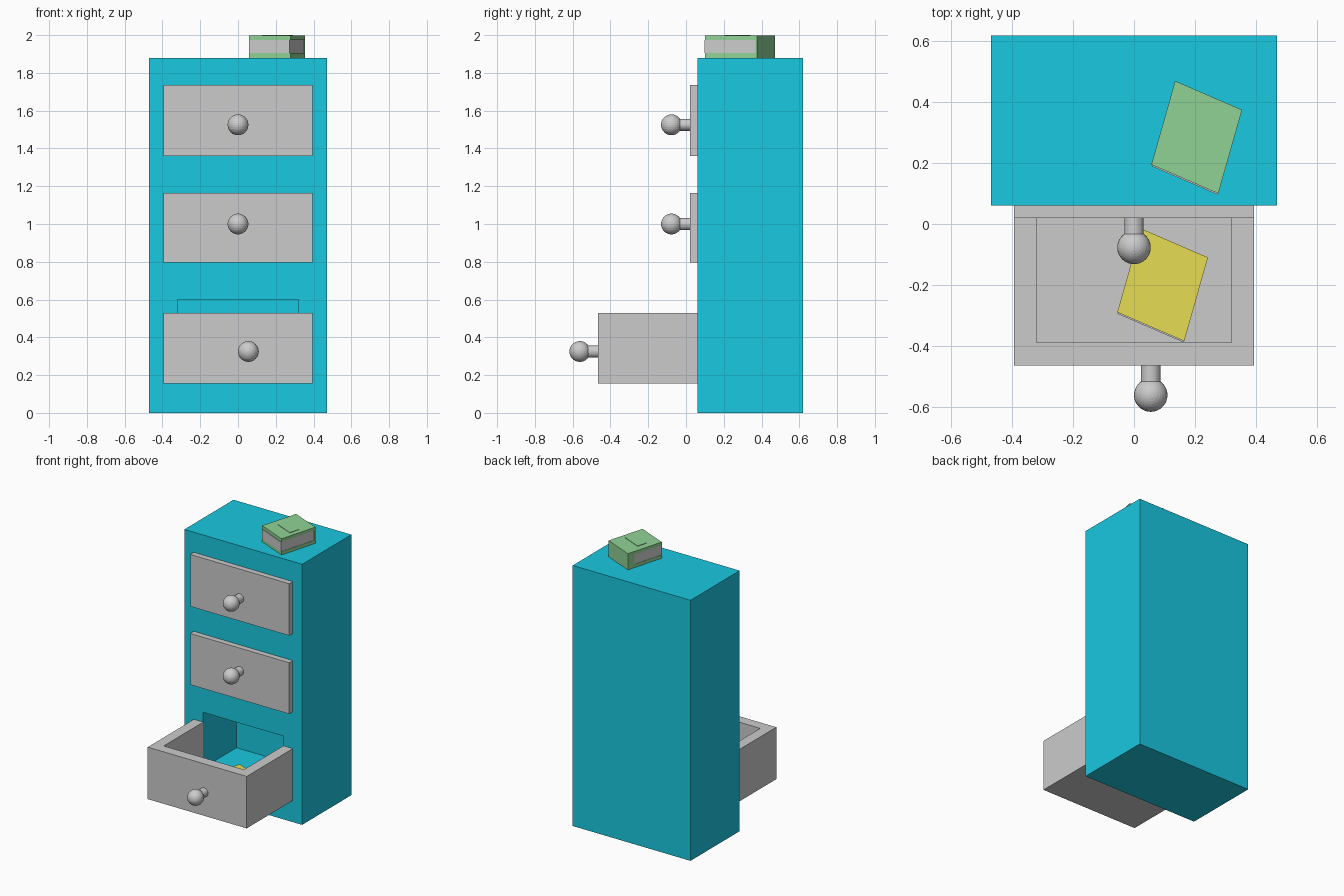
import bpy, bmesh
from math import pi
from mathutils import Vector

if "Cube" in bpy.data.objects:
    bpy.data.objects.remove(bpy.data.objects["Cube"])


def material(name, rgb):
    m = bpy.data.materials.new(name)
    m.diffuse_color = (*rgb, 1)
    m.use_nodes = True
    m.node_tree.nodes["Principled BSDF"].inputs["Base Color"].default_value = m.diffuse_color
    return m


teal = material("teal", (0.01, 0.58, 0.75))
green = material("green", (0.28, 0.65, 0.30))
yellow = material("yellow", (0.80, 0.72, 0.09))


def finish(name, bm, mat=None):
    bmesh.ops.recalc_face_normals(bm, faces=bm.faces)
    me = bpy.data.meshes.new(name)
    bm.to_mesh(me)
    bm.free()
    ob = bpy.data.objects.new(name, me)
    bpy.context.collection.objects.link(ob)
    if mat:
        me.materials.append(mat)
    return ob


def prism(name, outline, z0, z1, mat=None):
    """Upright block over a plan outline."""
    bm = bmesh.new()
    base = bm.faces.new([bm.verts.new((x, y, z0)) for x, y in outline])
    ext = bmesh.ops.extrude_face_region(bm, geom=[base])["geom"]
    for v in ext:
        if isinstance(v, bmesh.types.BMVert):
            v.co.z = z1
    return finish(name, bm, mat)


def box(name, x0, x1, y0, y1, z0, z1, mat=None):
    return prism(name, [(x0, y0), (x1, y0), (x1, y1), (x0, y1)], z0, z1, mat)


def cut(ob, cutter):
    mod = ob.modifiers.new("cut", 'BOOLEAN')
    mod.operation = 'DIFFERENCE'
    mod.solver = 'EXACT'
    mod.object = cutter
    bpy.context.view_layer.objects.active = ob
    bpy.ops.object.modifier_apply(modifier=mod.name)
    bpy.data.objects.remove(cutter)


# Cabinet with the opening behind the pulled-out drawer
cabinet = box("cabinet", -0.47, 0.47, 0.06, 0.62, 0, 1.88, teal)
cut(cabinet, box("opening_cutter", -0.32, 0.32, -0.1, 0.44, 0.20, 0.60))

# Closed drawer fronts
box("top_drawer_front", -0.395, 0.395, 0.02, 0.06, 1.36, 1.735)
box("middle_drawer_front", -0.395, 0.395, 0.02, 0.06, 0.795, 1.165)

# Open drawer tray
drawer = box("open_drawer", -0.395, 0.395, -0.465, 0.06, 0.155, 0.53)
cut(drawer, box("tray_cutter", -0.32, 0.32, -0.39, 0.2, 0.23, 0.7))


# Knobs: ball on a short stem
def knob(name, x, face_y, z):
    bpy.ops.mesh.primitive_uv_sphere_add(segments=32, ring_count=16, radius=0.055,
                                         location=(x, face_y - 0.097, z))
    bpy.context.object.name = name + "_ball"
    bpy.ops.mesh.primitive_cylinder_add(vertices=32, radius=0.032, depth=0.08,
                                        location=(x, face_y - 0.035, z),
                                        rotation=(pi / 2, 0, 0))
    bpy.context.object.name = name + "_stem"


knob("top_knob", 0, 0.02, 1.525)
knob("middle_knob", 0, 0.02, 1.0)
knob("bottom_knob", 0.055, -0.465, 0.325)


# Books: two covers, spine along the back edge, pages between
def book(name, x, y, z, mat):
    o, a, b = Vector((x, y)), Vector((0.22, -0.095)), Vector((0.078, 0.275))

    def plan(*uv):
        return [o + a * u + b * v for u, v in uv]

    full = plan((0, 0), (1, 0), (1, 1), (0, 1))
    prism(name + "_back_cover", full, z, z + 0.024, mat)
    prism(name + "_front_cover", full, z + 0.094, z + 0.117, mat)
    prism(name + "_spine", plan((0, 0.8), (1, 0.97), (1, 1), (0, 1)),
          z + 0.024, z + 0.094, mat)
    prism(name + "_pages", plan((0.01, -0.015), (0.99, -0.015), (0.99, 0.97), (0.01, 0.8)),
          z + 0.024, z + 0.094)
    # plain raised panel in place of the cover title
    prism(name + "_cover_panel", plan((0.2, 0.33), (0.85, 0.33), (0.85, 0.6), (0.2, 0.6)),
          z + 0.117, z + 0.12, mat)


book("green_book", 0.057, 0.195, 1.88, green)
book("yellow_book", -0.055, -0.29, 0.23, yellow)
